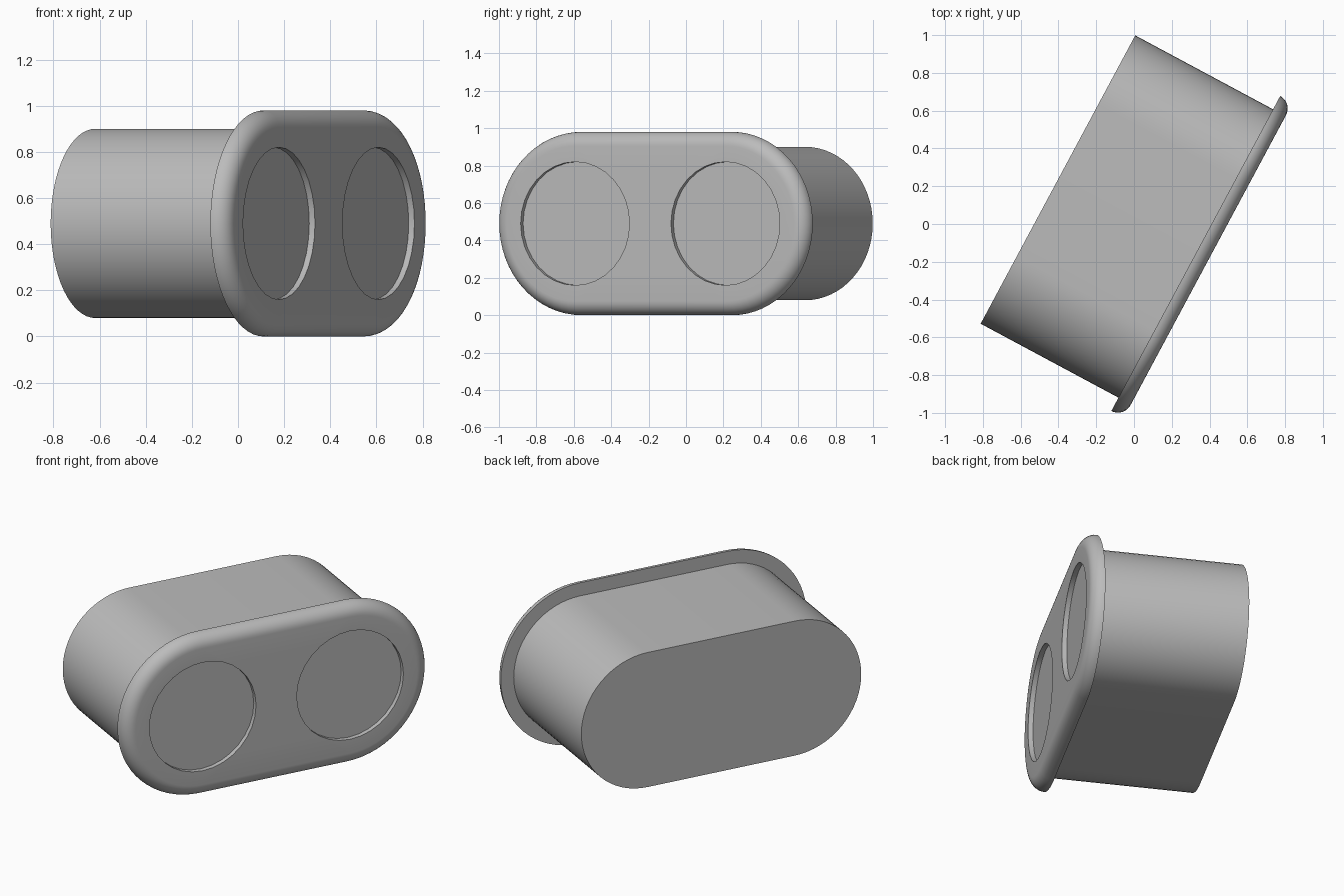
import bpy
import bmesh
from math import cos, sin, pi, radians
from mathutils import Matrix, Vector

cube = bpy.data.objects.get("Cube")
if cube:
    bpy.data.objects.remove(cube, do_unlink=True)

grey = bpy.data.materials.new("plain grey")
grey.use_nodes = True
COLOUR = (0.5, 0.5, 0.5, 1)
grey.diffuse_color = COLOUR
grey.node_tree.nodes["Principled BSDF"].inputs["Base Color"].default_value = COLOUR

# Local frame: x along the slot shape, y up, z out of the front plate
TURN = radians(61.8)
along = Vector((cos(TURN), sin(TURN), 0))
up = Vector((0, 0, 1))
out = along.cross(up)
FRAME = Matrix((along, up, out)).transposed().to_4x4()
FRAME.translation = along * 0.017 + up * 0.49

HALF = 0.456          # half of the straight run between the round ends
BACK, SEAT = -0.466, 0.362
RIM = 0.075           # plate thickness and edge rounding
FRONT = SEAT + RIM


def slot_ring(bm, radius, depth, steps=32):
    """Ring of vertices shaped as a rectangle with two round ends."""
    ring = []
    for side in (1, -1):
        for i in range(steps + 1):
            a = -pi / 2 + pi * i / steps
            ring.append(bm.verts.new((side * (HALF + radius * cos(a)),
                                      side * radius * sin(a), depth)))
    return ring


def circle_ring(bm, x, radius, depth, steps=32):
    return [bm.verts.new((x + radius * cos(2 * pi * i / steps),
                          radius * sin(2 * pi * i / steps), depth))
            for i in range(steps)]


def join(bm, a, b):
    for i in range(len(a)):
        j = (i + 1) % len(a)
        bm.faces.new((a[i], a[j], b[j], b[i]))


def finish(bm, name):
    bmesh.ops.recalc_face_normals(bm, faces=bm.faces)
    bm.transform(FRAME)
    mesh = bpy.data.meshes.new(name)
    bm.to_mesh(mesh)
    bm.free()
    mesh.materials.append(grey)
    obj = bpy.data.objects.new(name, mesh)
    bpy.context.collection.objects.link(obj)
    bpy.ops.object.select_all(action='DESELECT')
    obj.select_set(True)
    bpy.context.view_layer.objects.active = obj
    bpy.ops.object.shade_smooth_by_angle(angle=radians(30))


# Housing behind the plate
bm = bmesh.new()
rear = slot_ring(bm, 0.41, BACK)
front = slot_ring(bm, 0.41, SEAT + 0.01)
join(bm, rear, front)
bm.faces.new(rear)
bm.faces.new(front)
finish(bm, "housing")

# Front plate with a rounded edge and two shallow round recesses
bm = bmesh.new()
rings = []
for i in range(9):
    a = pi / 2 * i / 8
    rings.append(slot_ring(bm, 0.49 - RIM + RIM * cos(a), SEAT + RIM * sin(a)))
for lower, upper in zip(rings, rings[1:]):
    join(bm, lower, upper)
bm.faces.new(rings[0])
borders = [rings[-1]]
for x in (-HALF, HALF):
    mouth = circle_ring(bm, x, 0.33, FRONT)
    floor = circle_ring(bm, x, 0.33, FRONT - 0.028)
    join(bm, mouth, floor)
    bm.faces.new(floor)
    borders.append(mouth)
edges = [bm.edges.get((r[i - 1], r[i])) for r in borders for i in range(len(r))]
bmesh.ops.triangle_fill(bm, use_beauty=True, use_dissolve=False,
                        edges=edges, normal=(0, 0, 1))
finish(bm, "front_plate")
